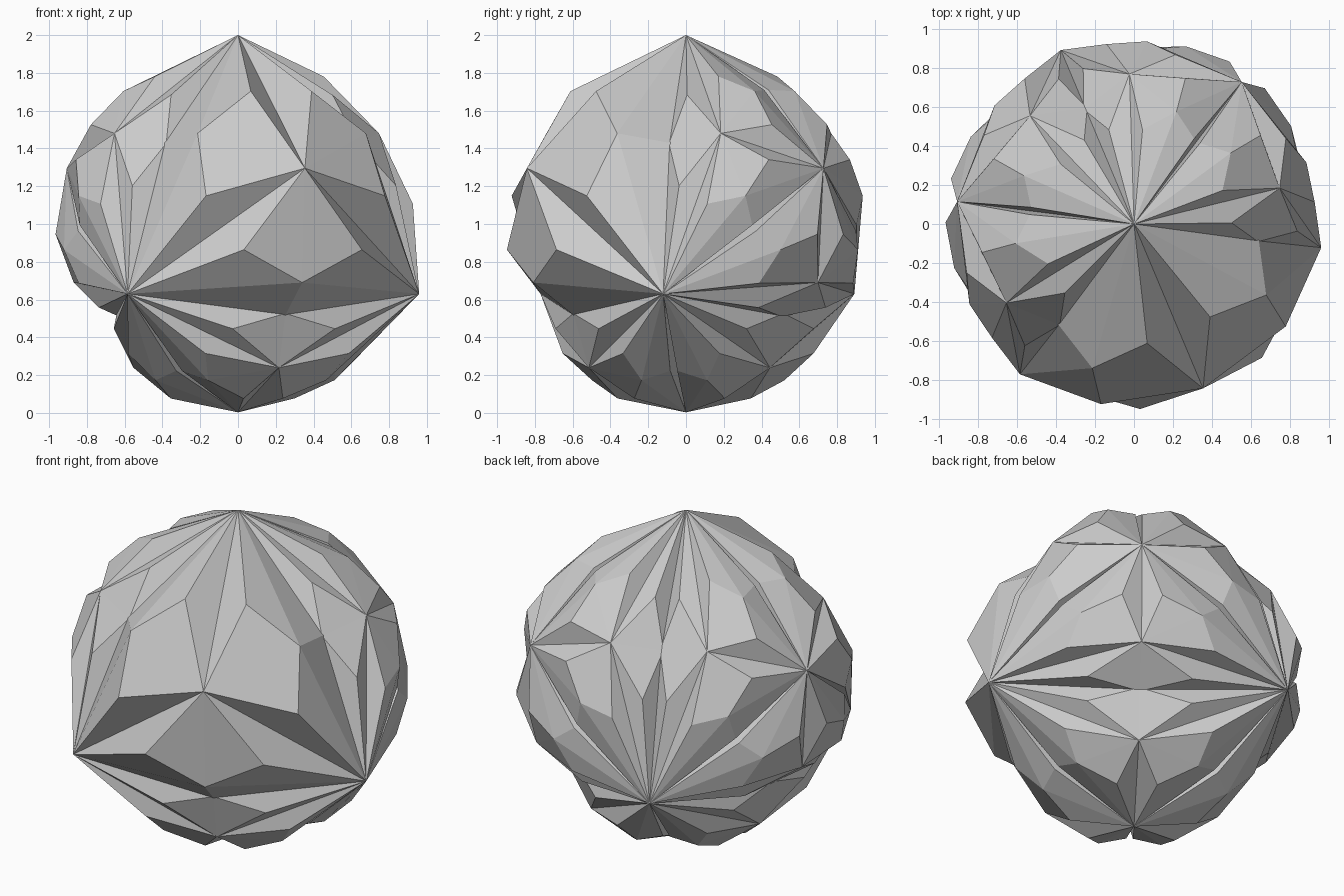
import bpy, bmesh
from math import sin, cos, radians

if "Cube" in bpy.data.objects:
    bpy.data.objects.remove(bpy.data.objects["Cube"])

# starting tetrahedron, apex up
RADIUS, BASE_Z, TURN = 0.967, 0.63, -7.2
bm = bmesh.new()
top = bm.verts.new((0, 0, 2))
ring = []
for i in range(3):
    a = radians(TURN + 120 * i)
    ring.append(bm.verts.new((RADIUS * cos(a), RADIUS * sin(a), BASE_Z)))
right, back, left = ring
front = bm.faces.new((top, left, right))
rest = [bm.faces.new(f) for f in ((top, right, back), (top, back, left), (left, back, right))]


# raise a pyramid on every face, lower at each level
def grow(faces, depth, height=0.627, ratio=0.475):
    for _ in range(depth):
        bm.normal_update()
        faces = bmesh.ops.poke(bm, faces=faces, offset=height, center_mode='MEAN')["faces"]
        height *= ratio


# the front side is one level coarser than the others
grow([front], 3)
grow(rest, 4)
bm.normal_update()

mesh = bpy.data.meshes.new("faceted_crystal_ball")
bm.to_mesh(mesh)
bm.free()
ball = bpy.data.objects.new("faceted_crystal_ball", mesh)
bpy.context.collection.objects.link(ball)
